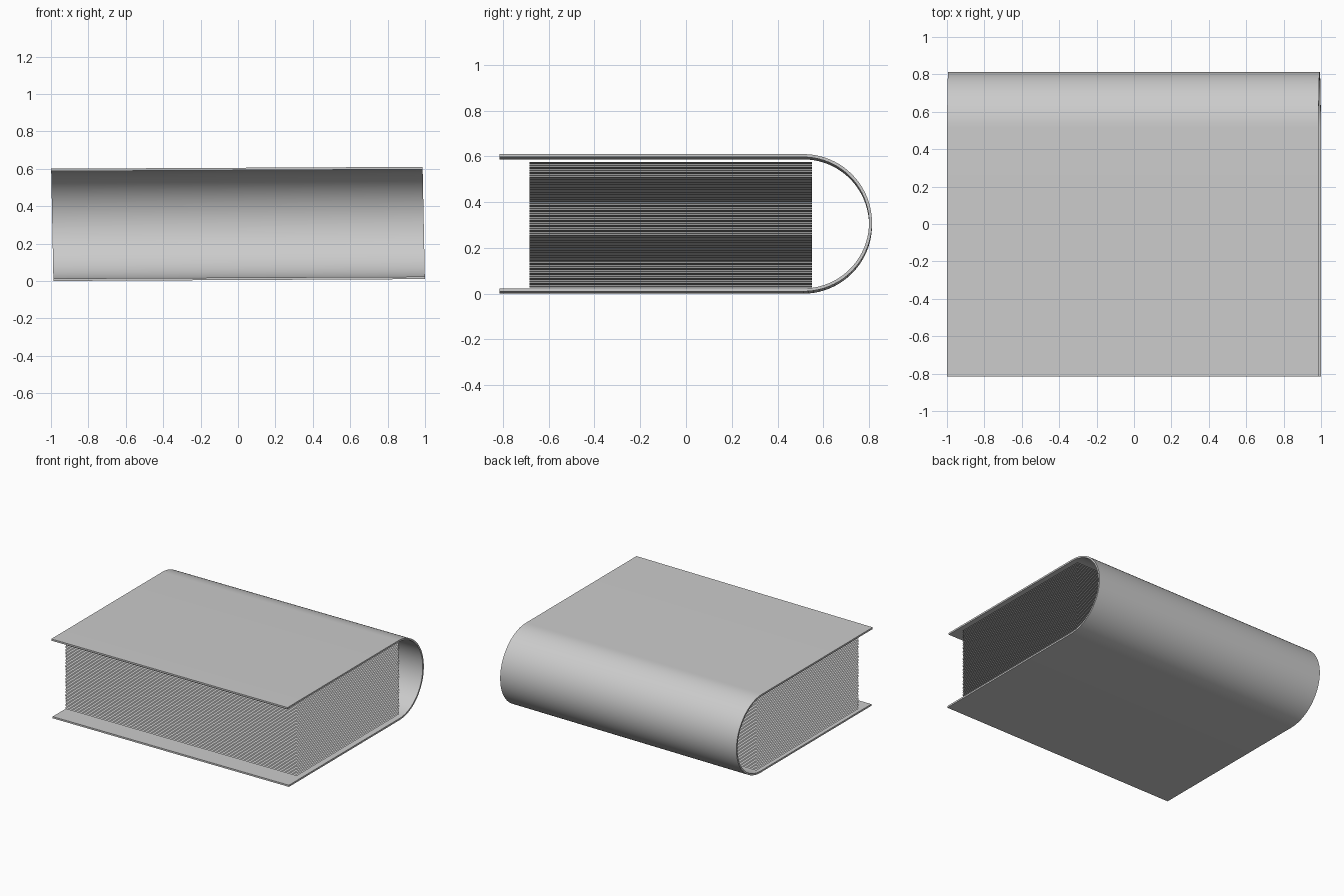
import bpy, bmesh, math

if "Cube" in bpy.data.objects:
    bpy.data.objects.remove(bpy.data.objects["Cube"])

TILT = 0.005     # the whole book leans up slightly toward +x
SHEAR = -0.02    # the cover's top is shifted slightly toward -x


def make_object(name, bm):
    bmesh.ops.recalc_face_normals(bm, faces=bm.faces)
    mesh = bpy.data.meshes.new(name)
    bm.to_mesh(mesh)
    bm.free()
    obj = bpy.data.objects.new(name, mesh)
    bpy.context.collection.objects.link(obj)
    return obj


# Cover: U-shaped profile with a round spine, extruded along x
R, T, CZ, FRONT, SPINE = 0.30, 0.013, 0.305, -0.815, 0.513
N = 40


def half_profile(r):
    pts = [(FRONT, CZ - r)]
    for i in range(N + 1):
        a = -math.pi / 2 + math.pi * i / N
        pts.append((SPINE + r * math.cos(a), CZ + r * math.sin(a)))
    return pts + [(FRONT, CZ + r)]


bm = bmesh.new()
rings = []
for x in (-0.993, 0.993):
    ring = []
    for r in (R, R - T):
        ring.append([bm.verts.new((x + SHEAR * (z - CZ), y, z + TILT * x))
                     for y, z in half_profile(r)])
    rings.append(ring)
(lo, li), (ro, ri) = rings
for i in range(len(lo) - 1):
    for a, b in ((lo, ro), (li, ri), (lo, li), (ro, ri)):
        bm.faces.new((a[i], a[i + 1], b[i + 1], b[i]))
for i in (0, -1):
    bm.faces.new((lo[i], li[i], ri[i], ro[i]))
cover = make_object("cover", bm)
bpy.context.view_layer.objects.active = cover
cover.select_set(True)
bpy.ops.object.shade_smooth_by_angle(angle=math.radians(30))

# Pages: a stack of single thin sheets
PAGES = 50
bm = bmesh.new()
for i in range(PAGES):
    z = 0.031 + (0.571 - 0.031) * i / (PAGES - 1)
    bm.faces.new([bm.verts.new((x, y, z + TILT * x)) for x, y in
                  ((-0.975, -0.685), (0.972, -0.685), (0.972, 0.55), (-0.975, 0.55))])
make_object("pages", bm)
